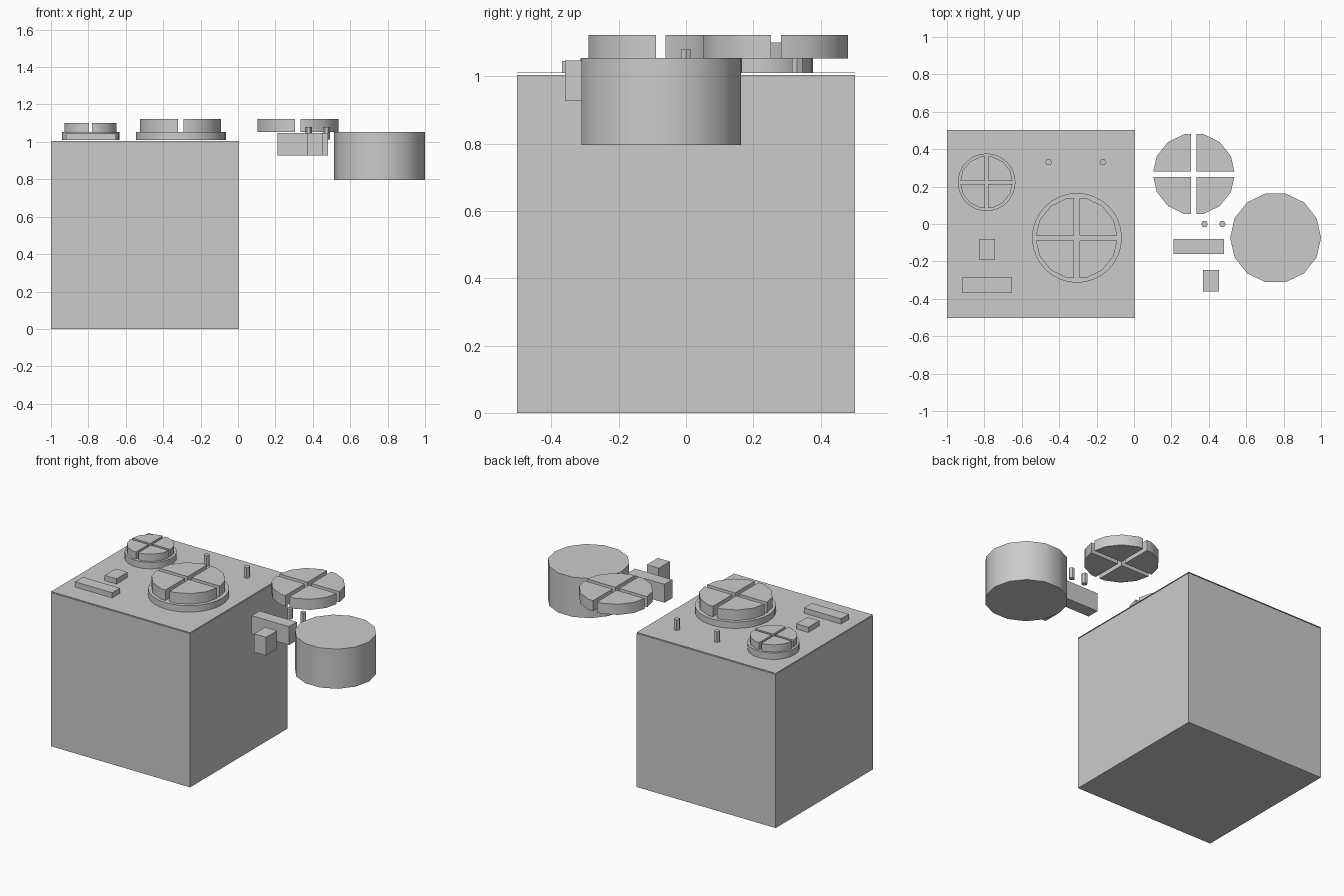
import bpy, bmesh, math
from mathutils import Vector, Matrix

cube = bpy.data.objects.get("Cube")
if cube:
    bpy.data.objects.remove(cube, do_unlink=True)

grey = bpy.data.materials.new("plain_grey")
grey.use_nodes = True
colour = (0.6, 0.6, 0.6, 1)
grey.diffuse_color = colour
grey.node_tree.nodes["Principled BSDF"].inputs["Base Color"].default_value = colour


def finish(bm, name, smooth=False):
    bmesh.ops.recalc_face_normals(bm, faces=bm.faces)
    mesh = bpy.data.meshes.new(name)
    bm.to_mesh(mesh)
    bm.free()
    mesh.materials.append(grey)
    obj = bpy.data.objects.new(name, mesh)
    bpy.context.collection.objects.link(obj)
    if smooth:
        bpy.ops.object.select_all(action='DESELECT')
        obj.select_set(True)
        bpy.context.view_layer.objects.active = obj
        bpy.ops.object.shade_smooth_by_angle(angle=math.radians(35))


def box(name, x0, x1, y0, y1, z0, z1):
    bm = bmesh.new()
    size = Matrix.Diagonal((x1 - x0, y1 - y0, z1 - z0, 1))
    mid = Matrix.Translation(((x0 + x1) / 2, (y0 + y1) / 2, (z0 + z1) / 2))
    bmesh.ops.create_cube(bm, size=1, matrix=mid @ size)
    finish(bm, name)


def drum(bm, x, y, r, z0, z1, sides):
    bmesh.ops.create_cone(bm, cap_ends=True, segments=sides, radius1=r, radius2=r,
                          depth=z1 - z0,
                          matrix=Matrix.Translation((x, y, (z0 + z1) / 2))
                          @ Matrix.Rotation(math.pi / 2, 4, 'Z'))


def cylinder(name, x, y, r, z0, z1, sides):
    bm = bmesh.new()
    drum(bm, x, y, r, z0, z1, sides)
    finish(bm, name, sides > 6)


def quartered_dial(name, x, y, r, z0, z1, gap):
    """Drum split into four wedges by a cross-shaped gap."""
    for sx, side in ((-1, "right"), (1, "left")):
        for sy, end in ((-1, "front"), (1, "back")):
            bm = bmesh.new()
            drum(bm, x, y, r, z0, z1, 14)
            for n in (Vector((sx, 0, 0)), Vector((0, sy, 0))):
                cut = bmesh.ops.bisect_plane(
                    bm, geom=bm.verts[:] + bm.edges[:] + bm.faces[:],
                    plane_co=Vector((x, y, 0)) + n * gap / 2, plane_no=n,
                    clear_inner=True)
                edges = [e for e in cut["geom_cut"] if isinstance(e, bmesh.types.BMEdge)]
                bmesh.ops.holes_fill(bm, edges=edges, sides=0)
            finish(bm, f"{name}_{end}_{side}", True)


# Main block with a thin sheet on top
box("main_block", -1, 0.005, -0.502, 0.502, 0, 1.004)
box("top_sheet", -1, 0.005, -0.502, 0.502, 1.009, 1.011)

# Dials on the block
cylinder("large_dial_base", -0.305, -0.074, 0.24, 1.011, 1.053, 32)
quartered_dial("large_dial", -0.307, -0.075, 0.22, 1.053, 1.122, 0.029)
cylinder("small_dial_base", -0.788, 0.223, 0.154, 1.011, 1.053, 32)
quartered_dial("small_dial", -0.789, 0.223, 0.141, 1.053, 1.1, 0.016)

# Raised plates on the block
box("square_plate", -0.829, -0.743, -0.193, -0.079, 1.011, 1.045)
box("long_plate", -0.92, -0.652, -0.368, -0.287, 1.011, 1.045)

# Pegs on the block and beside it
for i, x in enumerate((-0.457, -0.166)):
    cylinder(f"block_peg_{i + 1}", x, 0.33, 0.018, 1.011, 1.08, 6)
for i, x in enumerate((0.377, 0.473)):
    cylinder(f"loose_peg_{i + 1}", x, 0, 0.018, 1.013, 1.08, 6)

# Loose parts beside the block
quartered_dial("loose_dial", 0.32, 0.267, 0.22, 1.053, 1.122, 0.029)
cylinder("loose_drum", 0.757, -0.074, 0.243, 0.795, 1.054, 14)
box("loose_long_bar", 0.211, 0.481, -0.16, -0.079, 0.927, 1.047)
box("loose_square_bar", 0.369, 0.455, -0.36, -0.245, 0.927, 1.047)
